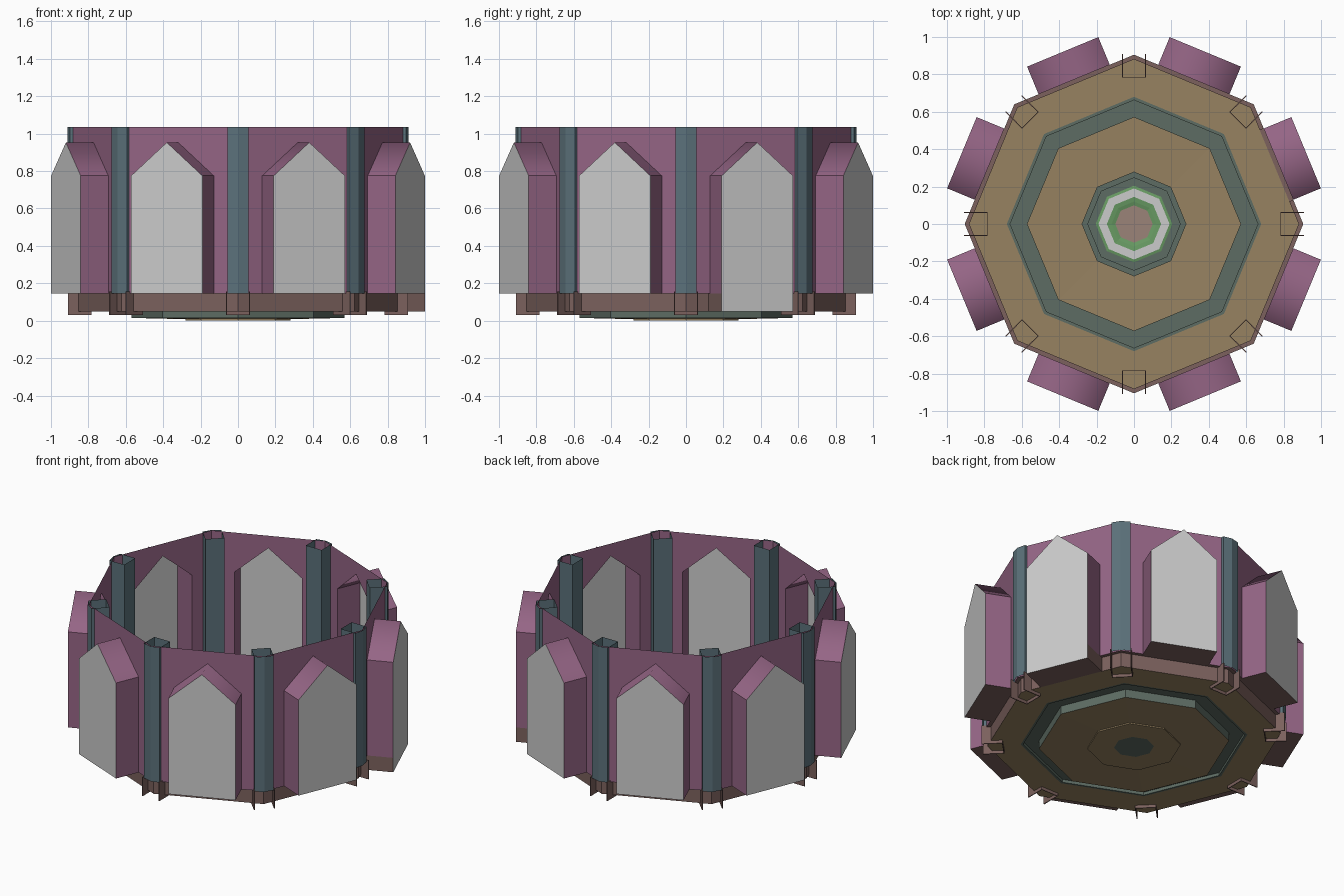
import bpy, bmesh, math
from mathutils import Vector

if "Cube" in bpy.data.objects:
    bpy.data.objects.remove(bpy.data.objects["Cube"])


def material(name, rgb):
    m = bpy.data.materials.new(name)
    m.diffuse_color = (*rgb, 1)
    m.use_nodes = True
    m.node_tree.nodes["Principled BSDF"].inputs["Base Color"].default_value = m.diffuse_color
    return m


PURPLE = material("plum", (0.30, 0.13, 0.235))
STEEL = material("blue_grey", (0.105, 0.165, 0.195))
BROWN = material("brown", (0.20, 0.12, 0.11))
TAN = material("tan", (0.31, 0.225, 0.12))
TEAL = material("dark_teal", (0.11, 0.15, 0.125))
GREEN = material("green", (0.14, 0.33, 0.125))
ROSE = material("rose_brown", (0.33, 0.23, 0.19))
GREY = material("mid_grey", (0.56, 0.56, 0.56))


def build(name, faces, mat):
    """Sheet mesh from polygons, shared corners welded."""
    bm = bmesh.new()
    for f in faces:
        bm.faces.new([bm.verts.new(p) for p in f])
    bmesh.ops.remove_doubles(bm, verts=bm.verts, dist=1e-4)
    bmesh.ops.recalc_face_normals(bm, faces=bm.faces)
    me = bpy.data.meshes.new(name)
    bm.to_mesh(me)
    bm.free()
    ob = bpy.data.objects.new(name, me)
    bpy.context.collection.objects.link(ob)
    me.materials.append(mat)
    return ob


def at(deg, r, t, z):
    """Point at radius r, sideways offset t, in the frame turned by deg."""
    c, s = math.cos(math.radians(deg)), math.sin(math.radians(deg))
    return Vector((r * c - t * s, r * s + t * c, z))


def lathe(name, profile, mat):
    """Eight-sided surface of revolution; radius 0 closes with a cap."""
    faces = []
    for (r0, z0), (r1, z1) in zip(profile, profile[1:]):
        if r1 == 0:
            faces.append([at(45 * k, r0, 0, z0) for k in range(8)])
            continue
        for k in range(8):
            a, b = 45 * k, 45 * k + 45
            faces.append([at(a, r0, 0, z0), at(b, r0, 0, z0),
                          at(b, r1, 0, z1), at(a, r1, 0, z1)])
    return build(name, faces, mat)


R, TOP, SILL, FLOOR = 0.905, 1.035, 0.145, 0.05
COS, SIN = math.cos(math.pi / 8), math.sin(math.pi / 8)
WALL, HALF = R * COS, R * SIN            # wall apothem and half width
OUT, W, EAVE, PEAK = 0.996, 0.206, 0.775, 0.953
LOW_R = 0.88                             # corner radius at floor level
LOW, LOW_HALF = LOW_R * COS, LOW_R * SIN

walls, bays, panes, sills, band = [], [], [], [], []
for k in range(8):
    a = 22.5 + 45 * k
    door = k == 0
    base = FLOOR if door else SILL
    # wall panel with gabled opening
    arch = [(-W, SILL), (-W, EAVE), (0, PEAK), (W, EAVE), (W, SILL)]
    outline = [(-HALF, SILL)] + arch + [(HALF, SILL), (HALF, TOP), (-HALF, TOP)]
    walls.append([at(a, WALL, t, z) for t, z in outline])
    # projecting bay: sides and gabled roof
    for (t0, z0), (t1, z1) in zip(arch, arch[1:]):
        bays.append([at(a, WALL, t0, z0), at(a, OUT, t0, z0),
                     at(a, OUT, t1, z1), at(a, WALL, t1, z1)])
    # window or door pane
    panes.append([at(a, OUT, t, z) for t, z in
                  [(-W, base), (-W, EAVE), (0, PEAK), (W, EAVE), (W, base)]])
    # bay underside
    inner = LOW if door else WALL
    sills.append([at(a, inner, -W, base), at(a, OUT, -W, base),
                  at(a, OUT, W, base), at(a, inner, W, base)])
    # base band with a narrow ledge under the wall, open at the door
    spans = [(-1, W), (1, W)] if door else [(1, None)]
    for s, gap in spans:
        lo = s * gap if gap else -LOW_HALF
        hi = s * gap if gap else -HALF
        band.append([at(a, LOW, lo, FLOOR), at(a, LOW, s * LOW_HALF, FLOOR),
                     at(a, LOW, s * LOW_HALF, SILL), at(a, LOW, lo, SILL)])
        band.append([at(a, LOW, lo, SILL), at(a, LOW, s * LOW_HALF, SILL),
                     at(a, WALL, s * HALF, SILL), at(a, WALL, hi, SILL)])
        if door:
            sills.append([at(a, LOW, s * W, FLOOR), at(a, OUT, s * W, FLOOR),
                          at(a, OUT, s * W, SILL), at(a, LOW, s * W, SILL)])
build("wall_panels", walls, PURPLE)
build("window_panes", panes, GREY)
build("bay_sills", sills, BROWN)
build("base_band", band, BROWN)

# bay roofs are smooth over the ridge, crisp at the eaves
surround = build("bay_surrounds", bays, PURPLE).data
surround.shade_smooth()
for e in surround.edges:
    if all(abs(surround.vertices[v].co.z - EAVE) < 1e-3 for v in e.vertices):
        e.use_edge_sharp = True

# open posts on the corners with a creased front, and bracket feet
posts, feet = [], []
for k in range(8):
    a = 45 * k
    sec = [(0.898, -0.057), (0.912, 0), (0.898, 0.057), (0.79, 0.057), (0.79, -0.057)]
    for p, q in zip(sec, sec[1:] + sec[:1]):
        posts.append([at(a, *p, SILL), at(a, *q, SILL),
                      at(a, *q, TOP), at(a, *p, TOP)])
    ft = [(0.91, -0.061), (0.785, -0.061), (0.785, 0.061), (0.91, 0.061)]
    for p, q in zip(ft, ft[1:]):
        feet.append([at(a, *p, 0.03), at(a, *q, 0.03),
                     at(a, *q, 0.155), at(a, *p, 0.155)])
build("corner_posts", posts, STEEL)
thick = build("post_feet", feet, BROWN).modifiers.new("plate", 'SOLIDIFY')
thick.thickness = 0.006
thick.offset = 0

# floor rings
lathe("outer_floor", [(LOW_R, FLOOR), (0.68, FLOOR)], TAN)
lathe("floor_channel", [(0.68, FLOOR), (0.665, FLOOR), (0.665, 0.07),
                        (0.57, 0.07), (0.57, 0.015)], TEAL)
lathe("inner_floor", [(0.57, 0.015), (0.28, 0.008), (0.28, 0), (0.12, 0)], TAN)
lathe("underside_hub", [(0.12, 0), (0, 0)], TEAL)

# low stepped pedestal at the centre
lathe("pedestal_steps", [(0.28, 0.008), (0.28, 0.03), (0.25, 0.03),
                         (0.25, 0.05), (0.205, 0.05)], TEAL)
lathe("pedestal_lip", [(0.205, 0.05), (0.19, 0.053)], GREEN)
lathe("pedestal_ring", [(0.19, 0.053), (0.145, 0.053)], GREY)
lathe("pedestal_dish", [(0.145, 0.053), (0.12, 0.05), (0.10, 0.045)], GREEN)
lathe("pedestal_centre", [(0.10, 0.045), (0, 0.045)], ROSE)
